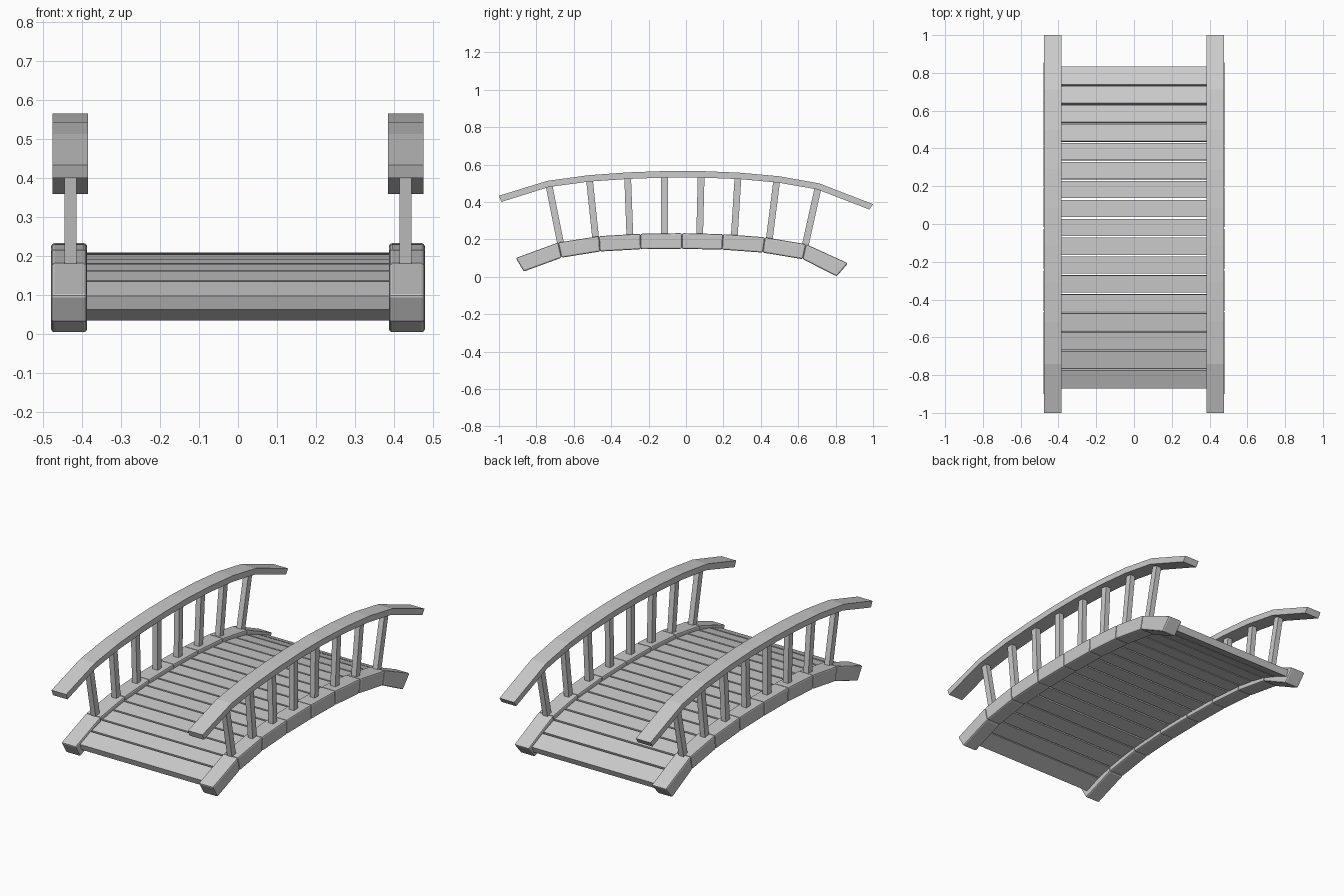
import bpy, bmesh
from mathutils import Vector

if "Cube" in bpy.data.objects:
    bpy.data.objects.remove(bpy.data.objects["Cube"])


def prism(name, profile, x0, x1, bevel=0.0):
    """Extrude a closed (y, z) profile along x."""
    bm = bmesh.new()
    face = bm.faces.new([bm.verts.new((x0, y, z)) for y, z in profile])
    ext = bmesh.ops.extrude_face_region(bm, geom=[face])
    verts = [v for v in ext["geom"] if isinstance(v, bmesh.types.BMVert)]
    bmesh.ops.translate(bm, verts=verts, vec=(x1 - x0, 0, 0))
    bmesh.ops.recalc_face_normals(bm, faces=bm.faces[:])
    mesh = bpy.data.meshes.new(name)
    bm.to_mesh(mesh)
    bm.free()
    ob = bpy.data.objects.new(name, mesh)
    bpy.context.collection.objects.link(ob)
    if bevel:
        mod = ob.modifiers.new("soft_edges", "BEVEL")
        mod.width = bevel
        mod.segments = 2
    return ob


def height(path, y):
    """Linear interpolation of z along a (y, z) path."""
    for (ya, za), (yb, zb) in zip(path, path[1:]):
        if y <= yb:
            break
    return za + (zb - za) * (y - ya) / (yb - ya)


# Side profiles as (y, z)
beam_top = [(-0.91, 0.10), (-0.683, 0.183), (-0.465, 0.217), (-0.243, 0.23), (-0.022, 0.233),
            (0.198, 0.228), (0.422, 0.211), (0.642, 0.174), (0.866, 0.072)]
beam_bottom = [(-0.867, 0.028), (-0.665, 0.102), (-0.46, 0.135), (-0.242, 0.147), (-0.022, 0.149),
               (0.193, 0.145), (0.411, 0.129), (0.624, 0.094), (0.806, 0.002)]
rail_top = [(-1.0, 0.433), (-0.74, 0.513), (-0.52, 0.543), (-0.31, 0.558), (-0.115, 0.565),
            (0.085, 0.565), (0.29, 0.556), (0.50, 0.537), (0.713, 0.499), (1.0, 0.388)]
rail_bottom = [(-0.987, 0.4), (-0.732, 0.48), (-0.516, 0.509), (-0.308, 0.523), (-0.115, 0.53),
               (0.083, 0.53), (0.286, 0.522), (0.494, 0.503), (0.702, 0.467), (0.981, 0.359)]
deck_top = [(-0.87, 0.098), (-0.775, 0.135), (-0.675, 0.161), (-0.575, 0.179), (-0.475, 0.192),
            (-0.245, 0.206), (-0.02, 0.209), (0.195, 0.205), (0.42, 0.189), (0.535, 0.171),
            (0.635, 0.149), (0.735, 0.113), (0.835, 0.069)]
# Post centre lines: (bottom y, top y)
posts = [(-0.67, -0.733), (-0.483, -0.516), (-0.3, -0.312), (-0.115, -0.115),
         (0.073, 0.081), (0.258, 0.278), (0.445, 0.485), (0.637, 0.706)]

for side, s in (("left", -1), ("right", 1)):
    # Curved beam made of bevelled segments
    for i in range(len(beam_top) - 1):
        quad = [beam_top[i], beam_top[i + 1], beam_bottom[i + 1], beam_bottom[i]]
        prism(f"{side}_beam_segment_{i + 1}", quad, s * 0.387, s * 0.479, 0.008)
    # Handrail
    prism(f"{side}_handrail", rail_top + rail_bottom[::-1], s * 0.384, s * 0.476)
    # Balusters fanning outwards
    for i, (yb, yt) in enumerate(posts):
        a = Vector((yb, height(beam_top, yb) - 0.01))
        b = Vector((yt, height(rail_bottom, yt) + 0.01))
        d = (b - a).normalized()
        n = Vector((d.y, -d.x)) * 0.018
        prism(f"{side}_baluster_{i + 1}", [a - n, a + n, b + n, b - n], s * 0.414, s * 0.445)

# Deck planks
count, gap, thick = 17, 0.010, 0.038
pitch = (0.835 + 0.87) / count
for i in range(count):
    ya = -0.87 + pitch * i + (gap / 2 if i else 0)
    yb = -0.87 + pitch * (i + 1) - (gap / 2 if i < count - 1 else 0)
    a, b = Vector((ya, height(deck_top, ya))), Vector((yb, height(deck_top, yb)))
    d = (b - a).normalized()
    n = Vector((d.y, -d.x)) * thick
    prism(f"deck_plank_{i + 1}", [a, b, b + n, a + n], -0.39, 0.39)
